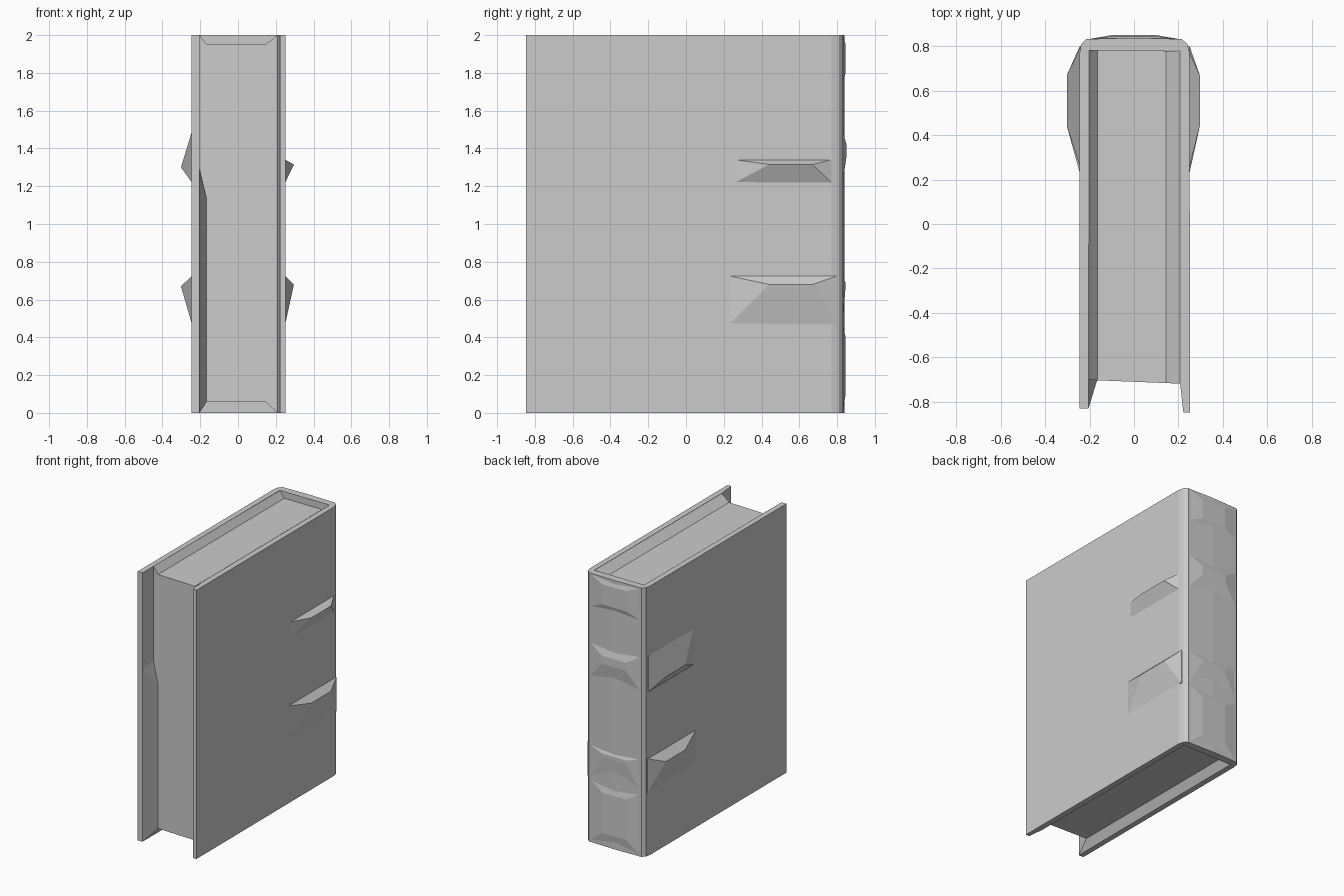
import bpy, bmesh

if "Cube" in bpy.data.objects:
    bpy.data.objects.remove(bpy.data.objects["Cube"])


def finish(name, bm):
    bmesh.ops.recalc_face_normals(bm, faces=bm.faces[:])
    me = bpy.data.meshes.new(name)
    bm.to_mesh(me)
    bm.free()
    ob = bpy.data.objects.new(name, me)
    bpy.context.collection.objects.link(ob)
    return ob


def extrude(name, points, direction):
    bm = bmesh.new()
    face = bm.faces.new([bm.verts.new(p) for p in points])
    new = bmesh.ops.extrude_face_region(bm, geom=[face])["geom"]
    verts = [v for v in new if isinstance(v, bmesh.types.BMVert)]
    bmesh.ops.translate(bm, verts=verts, vec=direction)
    # keep the starting cap so the solid is closed
    if face.is_valid is False:
        bm.faces.new([v for v in bm.verts if v not in verts])
    return finish(name, bm)


def hull(name, points):
    bm = bmesh.new()
    for p in points:
        bm.verts.new(p)
    bmesh.ops.convex_hull(bm, input=bm.verts[:])
    return finish(name, bm)


# Cover: one U-shaped wrap of both boards and the rounded spine
outline = [(-0.245, -0.83), (-0.245, 0.77), (-0.238, 0.81), (-0.215, 0.832),
           (0.0, 0.838), (0.215, 0.832), (0.24, 0.81), (0.25, 0.77),
           (0.252, -0.848), (0.222, -0.848), (0.208, -0.72), (0.208, 0.78),
           (-0.202, 0.78), (-0.205, -0.83)]
extrude("cover", [(x, y, 0) for x, y in outline], (0, 0, 2))

# Page block, recessed with sloping edges against the boards
pages_profile = [(-0.204, 0.0), (-0.165, 0.06), (0.145, 0.06), (0.21, 0.0),
                 (0.21, 2.0), (0.145, 1.95), (-0.165, 1.95), (-0.204, 2.0)]
pages = extrude("pages", [(x, -0.71 - 0.04 * x, z) for x, z in pages_profile],
                (0, 1.495, 0))

# Thickened endpaper filling the inside of the left board
hull("endpaper", [(-0.205, -0.83, 0), (-0.165, -0.70, 0.06), (-0.205, -0.70, 0),
                  (-0.205, -0.83, 1.28), (-0.205, -0.70, 1.3), (-0.165, -0.70, 1.13)])

# Raised bands: bottom, ridge, top heights and y extents on each board
ribs = [("left_upper_band", -1, 1.22, 1.30, 1.49, 0.26, 0.79),
        ("left_lower_band", -1, 0.47, 0.67, 0.725, 0.23, 0.80),
        ("right_upper_band", 1, 1.22, 1.315, 1.34, 0.26, 0.77),
        ("right_lower_band", 1, 0.47, 0.68, 0.725, 0.23, 0.80)]
for name, s, z0, zr, z1, y0, y1 in ribs:
    base = 0.235 * s
    skin = -0.244 if s < 0 else 0.25
    tip = -0.302 if s < 0 else 0.296
    pts = [(x, y, z) for x in (base, skin) for y in (y0, y1) for z in (z0, z1)]
    hull(name, pts + [(tip, 0.44, zr), (tip, 0.67, zr)])

# Shallow raised panels across the spine
for name, z0, za, zb, z1, depth in [("spine_foot_panel", 0.0, 0.1, 0.4, 0.47, 0.845),
                                    ("spine_lower_band", 0.47, 0.66, 0.69, 0.725, 0.844),
                                    ("spine_upper_band", 1.22, 1.36, 1.42, 1.49, 0.85),
                                    ("spine_head_panel", 1.75, 1.8, 1.95, 2.0, 0.845)]:
    pts = [(x, 0.83, z) for x in (-0.215, 0.215) for z in (z0, z1)]
    hull(name, pts + [(x, depth, z) for x in (-0.1, 0.1) for z in (za, zb)])
